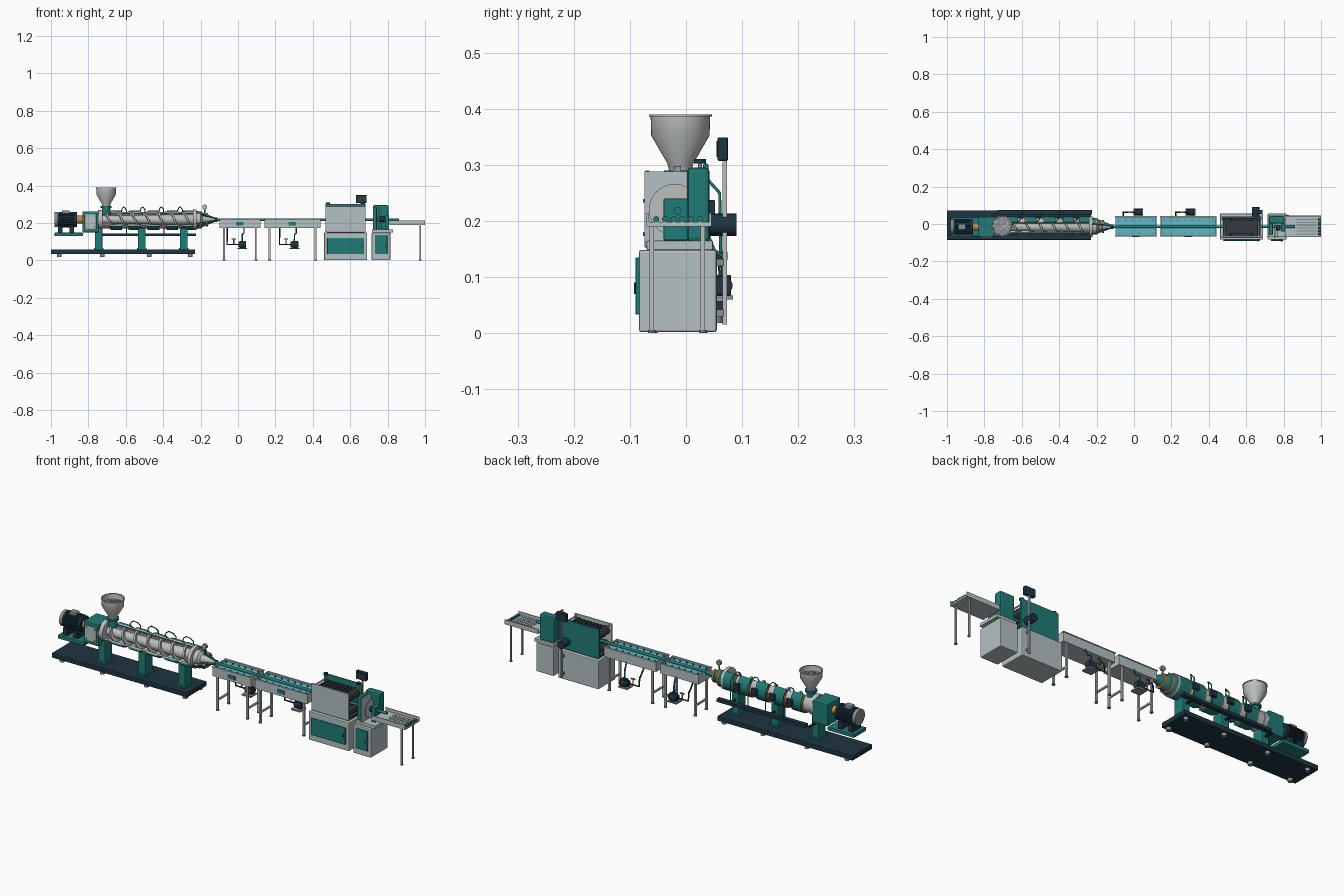
import bpy, bmesh, math, random
from mathutils import Vector

random.seed(4)
V = Vector


def material(name, rgb):
    m = bpy.data.materials.new(name)
    m.diffuse_color = (*rgb, 1)
    return m


TEAL = material("teal paint", (0.014, 0.20, 0.185))
NAVY = material("navy paint", (0.013, 0.035, 0.055))
GREY = material("pale grey paint", (0.46, 0.53, 0.54))
STEEL = material("light steel", (0.50, 0.52, 0.51))
DARK = material("dark rubber", (0.035, 0.042, 0.05))
MID = material("mid steel", (0.25, 0.28, 0.29))
WATER = material("water blue", (0.13, 0.47, 0.55))
COPPER = material("copper orange", (0.60, 0.23, 0.06))
AY, AZ = -0.015, 0.218          # line of extrusion


def finish(name, bm, mat, smooth=True):
    bmesh.ops.remove_doubles(bm, verts=bm.verts, dist=1e-6)
    bmesh.ops.recalc_face_normals(bm, faces=bm.faces)
    me = bpy.data.meshes.new(name)
    bm.to_mesh(me)
    bm.free()
    me.materials.append(mat)
    if smooth:
        me.polygons.foreach_set("use_smooth", [True] * len(me.polygons))
        me.set_sharp_from_angle(angle=math.radians(35))
    ob = bpy.data.objects.new(name, me)
    bpy.context.collection.objects.link(ob)
    return ob


def box(name, x, y, z, mat, bevel=0):
    bm = bmesh.new()
    bmesh.ops.create_cube(bm, size=1)
    for v in bm.verts:
        v.co = [(a[0] + a[1]) / 2 + c * (a[1] - a[0]) for a, c in zip((x, y, z), v.co)]
    if bevel:
        bmesh.ops.bevel(bm, geom=bm.edges[:], offset=bevel, segments=2, affect='EDGES', profile=0.5)
    return finish(name, bm, mat, False)


def rev(name, origin, axis, profile, mat, seg=24, arc=None, closed=False):
    """Turn (distance, radius) points about an axis; arc in degrees from +y towards +z for the x axis."""
    w = V(axis).normalized()
    u = V((0, 1, 0)) if abs(w.x) > 0.9 else V((1, 0, 0))
    u = (u - w * u.dot(w)).normalized()
    v = w.cross(u)
    a0, a1 = arc or (0, 360)
    bm = bmesh.new()
    rings = []
    for i in range(seg + 1):
        t = math.radians(a0 + (a1 - a0) * i / seg)
        d = u * math.cos(t) + v * math.sin(t)
        rings.append([bm.verts.new(V(origin) + w * a + d * r) for a, r in profile])
    n = len(profile)
    for p, q in zip(rings, rings[1:]):
        for j in range(n if closed else n - 1):
            k = (j + 1) % n
            bm.faces.new((p[j], p[k], q[k], q[j]))
    if arc and closed:
        bm.faces.new(rings[0])
        bm.faces.new(rings[-1])
    return finish(name, bm, mat)


def cyl(name, p0, p1, r, mat, seg=20):
    d = V(p1) - V(p0)
    h = d.length
    return rev(name, p0, d, [(0, 0), (0, r), (h, r), (h, 0)], mat, seg)


def tube(name, pts, r, mat):
    cu = bpy.data.curves.new(name, 'CURVE')
    cu.dimensions = '3D'
    cu.bevel_depth, cu.bevel_resolution, cu.use_fill_caps = r, 2, True
    s = cu.splines.new('POLY')
    s.points.add(len(pts) - 1)
    for p, c in zip(s.points, pts):
        p.co = (*c, 1)
    cu.materials.append(mat)
    ob = bpy.data.objects.new(name, cu)
    bpy.context.collection.objects.link(ob)


# Base frame, feet and pedestals
box("base_frame", (-1, -0.23), (-0.085, 0.073), (0.033, 0.058), NAVY, 0.003)
for x in (-0.955, -0.725, -0.475, -0.255):
    for y in (-0.065, 0.053):
        cyl("base_foot", (x, y, 0.018), (x, y, 0.035), 0.012, MID, 12)
for x in (-0.745, -0.515, -0.29):
    box("pedestal", (x - 0.02, x + 0.02), (-0.045, 0.015), (0.058, 0.172), TEAL, 0.003)
    box("pedestal_foot", (x - 0.026, x + 0.026), (-0.052, 0.022), (0.058, 0.066), TEAL)

# Motor with cooling fins, coupling and gearbox
box("motor_platform", (-0.98, -0.83), (-0.065, 0.035), (0.13, 0.148), TEAL, 0.002)
for x in (-0.95, -0.89):
    box("motor_foot", (x - 0.012, x + 0.012), (-0.05, 0.02), (0.148, 0.185), NAVY)
cyl("motor_body", (-0.965, AY, AZ), (-0.868, AY, AZ), 0.038, NAVY, 32)
for i in range(20):
    t = math.tau * i / 20
    y, z = AY + 0.038 * math.cos(t), AZ + 0.038 * math.sin(t)
    cyl("motor_fin", (-0.958, y, z), (-0.875, y, z), 0.004, NAVY, 6)
cyl("motor_fan_cover", (-0.98, AY, AZ), (-0.964, AY, AZ), 0.04, MID, 32)
cyl("motor_front_flange", (-0.873, AY, AZ), (-0.862, AY, AZ), 0.04, NAVY, 32)
box("motor_terminal_box", (-0.94, -0.90), (AY - 0.016, AY + 0.016), (0.25, 0.268), MID, 0.003)
cyl("coupling", (-0.862, AY, AZ), (-0.828, AY, AZ), 0.021, COPPER)
box("gearbox", (-0.832, -0.745), (-0.068, 0.038), (0.15, 0.262), TEAL, 0.005)
box("gearbox_cover", (-0.82, -0.757), (-0.074, -0.067), (0.168, 0.245), GREY, 0.003)
for x in (-0.812, -0.765):
    for z in (0.177, 0.236):
        cyl("cover_bolt", (x, -0.077, z), (x, -0.073, z), 0.004, MID, 6)
cyl("gearbox_flange", (-0.748, AY, AZ), (-0.725, AY, AZ), 0.052, STEEL, 32)

# Cutaway barrel with heater bands, junction boxes and cables
O = (0, AY, AZ)
def shell(name, x0, x1, r0, r1, mat, arc=(-138, 62)):
    rev(name, O, (1, 0, 0), [(x0, r0), (x0, r1), (x1, r1), (x1, r0)], mat, 32, arc, True)

shell("barrel_shell", -0.73, -0.235, 0.040, 0.047, STEEL)
for x in (-0.65, -0.55, -0.45, -0.35, -0.265):
    shell("heater_band", x - 0.03, x + 0.03, 0.046, 0.055, TEAL)
    shell("band_ring", x - 0.037, x - 0.031, 0.046, 0.053, COPPER)
for x in (-0.62, -0.52, -0.42, -0.32):
    box("junction_box", (x - 0.016, x + 0.016), (0.036, 0.052), (0.205, 0.237), NAVY, 0.002)
    tube("heater_cable", [(x - 0.002, 0.008, 0.262), (x + 0.002, 0.014, 0.28), (x + 0.012, 0.022, 0.286),
                          (x + 0.022, 0.04, 0.272), (x + 0.024, 0.06, 0.25), (x + 0.024, 0.062, 0.14)], 0.0028, TEAL)
box("cable_tray", (-0.73, -0.225), (0.05, 0.074), (0.13, 0.145), NAVY)
for x in (-0.745, -0.515, -0.29):
    box("tray_bracket", (x - 0.006, x + 0.006), (0.01, 0.06), (0.132, 0.139), NAVY)

# Screw with helical flight
rev("screw_core", O, (1, 0, 0), [(-0.73, 0), (-0.73, 0.021), (-0.4, 0.026), (-0.235, 0.03), (-0.19, 0)], STEEL)
bm = bmesh.new()
prev = None
for i in range(7 * 24 + 1):
    t = math.tau * i / 24
    x = -0.725 + 0.07 * i / 24
    cur = [bm.verts.new((x + dx, AY + r * math.cos(t), AZ + r * math.sin(t)))
           for dx, r in ((-0.006, 0.018), (-0.005, 0.039), (0.005, 0.039), (0.006, 0.018))]
    if prev:
        for j in range(4):
            bm.faces.new((prev[j], prev[(j + 1) % 4], cur[(j + 1) % 4], cur[j]))
    else:
        bm.faces.new(cur)
    prev = cur
bm.faces.new(prev)
finish("screw_flight", bm, STEEL)

# Feed throat and hopper with pellets
HX, HY = -0.705, -0.01
cyl("feed_throat", (HX, HY, 0.245), (HX, HY, 0.288), 0.022, TEAL)
cyl("throat_flange", (HX, HY, 0.28), (HX, HY, 0.29), 0.029, TEAL)
rev("hopper", (HX, HY, 0), (0, 0, 1), [(0.288, 0.02), (0.302, 0.023), (0.352, 0.052), (0.386, 0.053), (0.386, 0.056),
    (0.39, 0.056), (0.39, 0.050), (0.352, 0.049), (0.302, 0.02), (0.288, 0.017)], STEEL, 40, None, True)
cyl("pellet_bed", (HX, HY, 0.355), (HX, HY, 0.362), 0.0495, MID, 32)
for i in range(60):
    r, t = 0.045 * math.sqrt(random.random()), random.random() * math.tau
    p = V((HX + r * math.cos(t), HY + r * math.sin(t), 0.361))
    cyl("pellet", p, p + V((0, 0, 0.004)), 0.004, random.choice((STEEL, MID)), 6)

# Die head with pressure gauge
rev("die_flange", O, (1, 0, 0), [(-0.24, 0.03), (-0.24, 0.055), (-0.222, 0.055), (-0.222, 0.03)], STEEL, 32, None, True)
rev("die_cone", O, (1, 0, 0), [(-0.222, 0.036), (-0.222, 0.05), (-0.205, 0.046), (-0.125, 0.013), (-0.11, 0.013),
    (-0.11, 0.008), (-0.13, 0.008), (-0.205, 0.036)], TEAL, 32, (-150, 70), True)
rev("die_mandrel", O, (1, 0, 0), [(-0.222, 0.037), (-0.2, 0.035), (-0.19, 0.022), (-0.13, 0.007), (-0.11, 0)], STEEL)
for x, r in ((-0.2, 0.043), (-0.165, 0.032)):
    shell("die_ring", x - 0.005, x + 0.005, r - 0.006, r + 0.005, COPPER, (-150, 70))
cyl("gauge_stem", (-0.178, AY, 0.24), (-0.178, AY, 0.28), 0.003, MID, 10)
cyl("gauge_body", (-0.178, AY - 0.006, 0.285), (-0.178, AY + 0.006, 0.285), 0.013, MID)
cyl("gauge_face", (-0.178, AY - 0.008, 0.285), (-0.178, AY - 0.006, 0.285), 0.0105, STEEL)

# Extruded pipe
cyl("extruded_pipe", (-0.115, AY, AZ), (0.86, AY, AZ), 0.007, TEAL, 16)


# Water tanks with stands, spray heads and pumps
def tank(x0, x1, lx0, lx1, px):
    y0, y1, z0, z1, w = -0.065, 0.04, 0.172, 0.222, 0.004
    box("tank_floor", (x0, x1), (y0, y1), (z0, z0 + w), GREY)
    for a, b in ((y0, y0 + w), (y1 - w, y1)):
        box("tank_side", (x0, x1), (a, b), (z0, z1), GREY)
        box("tank_rim", (x0 - 0.002, x1 + 0.002), (a - 0.003, b + 0.003), (z1 - 0.004, z1), GREY)
    for a in (x0, x1 - w):
        box("tank_end", (a, a + w), (y0, y1), (z0, z1), GREY)
    box("water", (x0 + w, x1 - w), (y0 + w, y1 - w), (z0 + w, 0.213), WATER)
    n = round((x1 - x0) / 0.036)
    for y in (-0.048, 0.02):
        for i in range(n):
            x = x0 + (x1 - x0) * (i + 0.5) / n
            cyl("spray_head", (x, y, 0.208), (x, y, 0.22), 0.0035, TEAL, 8)
    xm = (x0 + x1) / 2
    box("tank_label_plate", (xm - 0.02, xm + 0.02), (y0 - 0.005, y0), (0.186, 0.204), TEAL)
    for x in (lx0, lx1):
        for y in (-0.058, 0.031):
            box("tank_leg", (x - 0.005, x + 0.005), (y - 0.005, y + 0.005), (0.004, z0), STEEL)
            cyl("leg_foot", (x, y, 0), (x, y, 0.006), 0.008, MID, 10)
        box("leg_brace", (x - 0.004, x + 0.004), (-0.058, 0.031), (0.05, 0.058), STEEL)
    # pump on its shelf, suction pipe, return pipe and valve
    box("pump_shelf", (px - 0.026, px + 0.026), (0.035, 0.084), (0.06, 0.067), MID)
    cyl("pump_motor", (px - 0.02, 0.066, 0.085), (px + 0.022, 0.066, 0.085), 0.017, NAVY)
    box("pump_block", (px - 0.012, px + 0.018), (0.052, 0.08), (0.067, 0.104), NAVY, 0.002)
    tube("suction_pipe", [(px - 0.08, 0.02, 0.173), (px - 0.08, 0.045, 0.14), (px - 0.08, 0.06, 0.125),
                          (px - 0.08, 0.064, 0.085), (px - 0.015, 0.064, 0.085)], 0.004, NAVY)
    tube("return_pipe", [(px, 0.066, 0.1), (px, 0.066, 0.138), (px + 0.01, 0.05, 0.146), (px + 0.01, 0.036, 0.18)], 0.004, TEAL)
    cyl("valve_stem", (px - 0.045, 0.064, 0.085), (px - 0.045, 0.064, 0.114), 0.003, MID, 8)
    box("valve_handle", (px - 0.056, px - 0.034), (0.06, 0.068), (0.112, 0.117), COPPER)

tank(-0.1, 0.12, -0.075, 0.095, 0.022)
tank(0.142, 0.44, 0.168, 0.415, 0.302)


# Cabinets for haul-off and cutter
for n, x0, x1 in (("haul_off", 0.46, 0.69), ("cutter", 0.715, 0.815)):
    box(n + "_cabinet", (x0, x1), (-0.084, 0.055), (0.002, 0.148), GREY, 0.004)
    box(n + "_door", (x0 + 0.017, x1 - 0.017), (-0.09, -0.083), (0.033, 0.12 if x1 < 0.7 else 0.135), TEAL, 0.002)
    box(n + "_door_handle", (x1 - 0.03, x1 - 0.025), (-0.093, -0.089), (0.07, 0.09), NAVY)

# Haul-off plates, caterpillar belts, drive motor
box("haul_off_plinth", (0.475, 0.675), (-0.065, 0.035), (0.146, 0.16), DARK)
box("haul_off_front_plate", (0.468, 0.682), (-0.074, -0.064), (0.152, 0.29), GREY, 0.003)
box("haul_off_back_plate", (0.468, 0.682), (0.03, 0.04), (0.152, 0.302), TEAL, 0.003)
for z in (0.182, 0.254):
    box("belt_core", (0.5, 0.65), (-0.05, 0.018), (z - 0.022, z + 0.022), DARK)
    for x in (0.5, 0.65):
        cyl("belt_roller", (x, -0.064, z), (x, 0.03, z), 0.022, DARK)
    for i in range(9):
        x = 0.5 + 0.15 * i / 8
        box("belt_cleat", (x - 0.006, x + 0.006), (-0.05, 0.018), (z - 0.027, z + 0.027), DARK)
for x in (0.482, 0.668):
    cyl("tie_rod", (x, -0.07, 0.281), (x, 0.035, 0.281), 0.004, STEEL, 10)
    cyl("adjuster_post", (x, 0.025, 0.278), (x, 0.025, 0.304), 0.004, STEEL, 10)
    cyl("adjuster_knob", (x, 0.025, 0.302), (x, 0.025, 0.31), 0.011, NAVY)
cyl("drive_motor", (0.65, 0.04, 0.193), (0.65, 0.09, 0.193), 0.02, NAVY)

# Operator screen on its post
box("screen_post", (0.656, 0.664), (0.065, 0.073), (0.015, 0.31), STEEL)
for z in (0.03, 0.12):
    box("post_bracket", (0.652, 0.668), (0.052, 0.068), (z, z + 0.012), MID)
box("screen_case", (0.63, 0.688), (0.056, 0.075), (0.307, 0.349), NAVY, 0.003)
box("screen_glass", (0.637, 0.681), (0.054, 0.057), (0.314, 0.342), DARK)

# Cutter head
box("cutter_table", (0.717, 0.83), (-0.07, 0.048), (0.148, 0.165), GREY, 0.002)
box("cutter_body", (0.722, 0.805), (0.002, 0.042), (0.163, 0.295), TEAL, 0.007)
box("cutter_guard", (0.722, 0.742), (-0.06, 0.004), (0.163, 0.285), TEAL, 0.003)
box("cutter_side_plate", (0.75, 0.756), (-0.074, 0.004), (0.163, 0.288), GREY)
cyl("saw_blade", (0.768, -0.02, 0.22), (0.771, -0.02, 0.22), 0.046, STEEL, 40)
cyl("saw_hub", (0.758, -0.02, 0.22), (0.782, -0.02, 0.22), 0.014, NAVY)
box("clamp_block", (0.785, 0.808), (-0.04, 0.004), (0.165, 0.24), TEAL, 0.003)

# Outfeed table with slats and cut stop
for y in (-0.07, 0.041):
    box("outfeed_side", (0.81, 1.0), (y, y + 0.004), (0.19, 0.214), GREY)
box("outfeed_deck", (0.81, 1.0), (-0.068, 0.043), (0.19, 0.198), GREY)
for i in range(6):
    y = -0.053 + 0.0155 * i
    box("deck_slot", (0.87, 0.975), (y - 0.003, y + 0.003), (0.197, 0.1995), MID)
    cyl("deck_roller_end", (0.984, y, 0.203), (0.998, y, 0.203), 0.0055, TEAL, 12)
for y in (-0.061, 0.03):
    box("outfeed_leg", (0.971, 0.979), (y - 0.004, y + 0.004), (0.005, 0.19), STEEL)
    cyl("outfeed_foot", (0.975, y, 0), (0.975, y, 0.006), 0.007, MID, 10)
